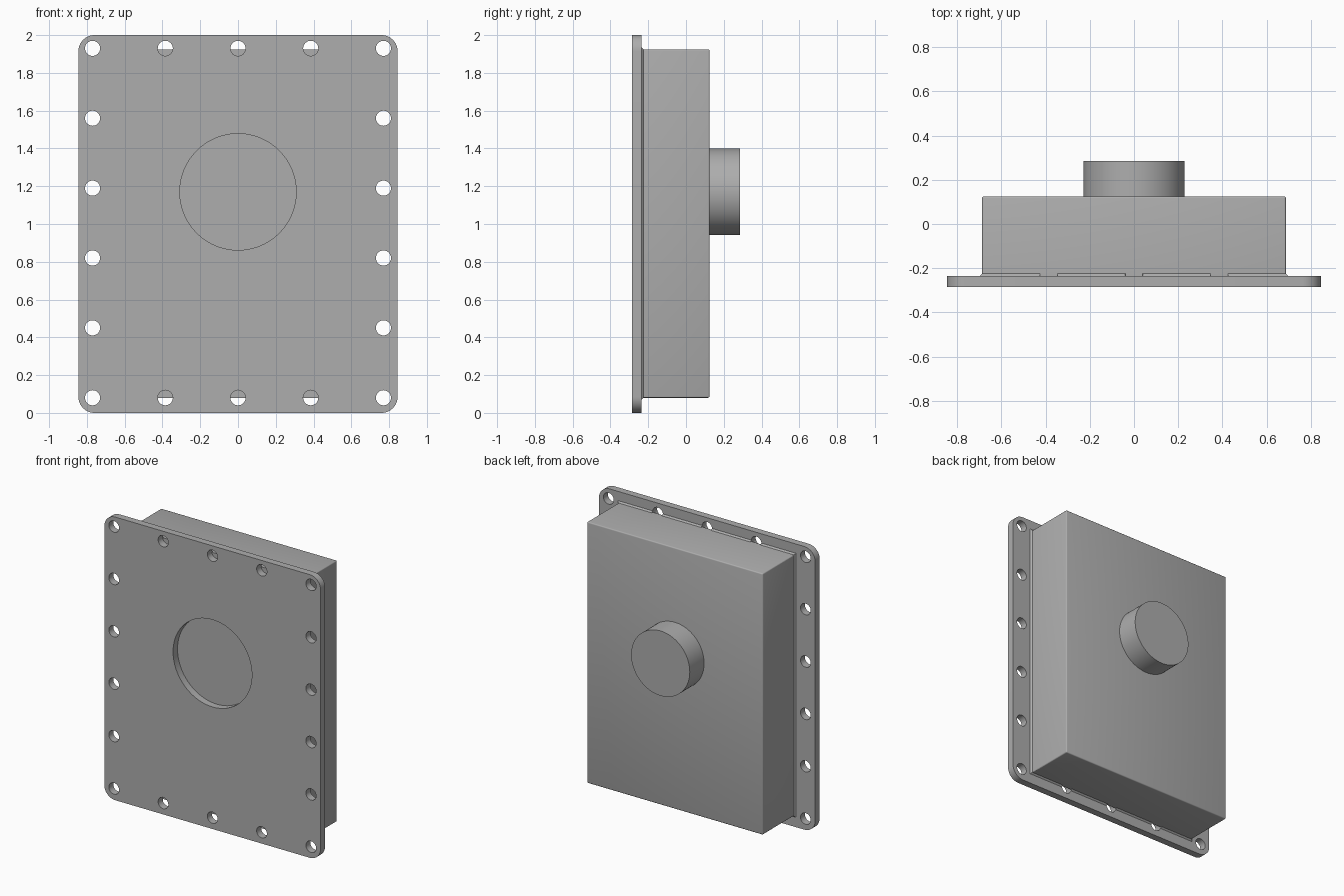
import bpy, bmesh, math
from mathutils import Matrix

cube = bpy.data.objects.get("Cube")
if cube:
    bpy.data.objects.remove(cube, do_unlink=True)

grey = bpy.data.materials.new("plain grey")
grey.use_nodes = True
colour = (0.42, 0.42, 0.42, 1)
grey.diffuse_color = colour
grey.node_tree.nodes["Principled BSDF"].inputs["Base Color"].default_value = colour

FRONT, SEAT, BACK, END = -0.285, -0.235, 0.125, 0.285
CENTRE_Z = 1.17


def finish(bm, name):
    bmesh.ops.recalc_face_normals(bm, faces=bm.faces)
    mesh = bpy.data.meshes.new(name)
    bm.to_mesh(mesh)
    bm.free()
    obj = bpy.data.objects.new(name, mesh)
    bpy.context.collection.objects.link(obj)
    mesh.materials.append(grey)
    return obj


def add_box(bm, half_x, y0, y1, z0, z1):
    m = Matrix.Translation((0, (y0 + y1) / 2, (z0 + z1) / 2))
    m = m @ Matrix.Diagonal((2 * half_x, y1 - y0, z1 - z0, 1))
    bmesh.ops.create_cube(bm, size=1, matrix=m)


def add_disc(bm, x, z, radius, y0, y1, sides):
    m = Matrix.Translation((x, (y0 + y1) / 2, z)) @ Matrix.Rotation(math.pi / 2, 4, 'X')
    bmesh.ops.create_cone(bm, cap_ends=True, segments=sides, radius1=radius,
                          radius2=radius, depth=y1 - y0, matrix=m)


def smooth(obj):
    bpy.ops.object.select_all(action='DESELECT')
    obj.select_set(True)
    bpy.context.view_layer.objects.active = obj
    bpy.ops.object.shade_smooth_by_angle(angle=math.radians(30))


def cut(obj, cutter):
    bpy.context.view_layer.objects.active = obj
    mod = obj.modifiers.new("cut", 'BOOLEAN')
    mod.operation = 'DIFFERENCE'
    mod.solver = 'EXACT'
    mod.object = cutter
    bpy.ops.object.modifier_apply(modifier=mod.name)


# Bolt hole and opening cutters
rows = [0.08 + 0.37 * i for i in range(6)]
holes = [(s * 0.77, z) for s in (-1, 1) for z in rows]
holes += [(x, z) for x in (-0.385, 0, 0.385) for z in (rows[0], rows[-1])]
bm = bmesh.new()
for x, z in holes:
    add_disc(bm, x, z, 0.04, -0.4, -0.2, 32)
bolt_cutter = finish(bm, "bolt_hole_cutter")
bm = bmesh.new()
add_disc(bm, 0, CENTRE_Z, 0.308, -0.4, -0.2, 96)
opening_cutter = finish(bm, "opening_cutter")

# Flange plate with rounded corners
bm = bmesh.new()
add_box(bm, 0.845, FRONT, SEAT, 0, 2)
corners = [e for e in bm.edges if abs(e.verts[0].co.y - e.verts[1].co.y) > 0.01]
bmesh.ops.bevel(bm, geom=corners, offset=0.085, segments=10, profile=0.5, affect='EDGES')
flange = finish(bm, "flange_plate")
cut(flange, bolt_cutter)
cut(flange, opening_cutter)

# Housing with softened outer edges
bm = bmesh.new()
add_box(bm, 0.687, SEAT, BACK, 0.08, 1.925)
outer = [e for e in bm.edges if max(v.co.y for v in e.verts) > 0]
bmesh.ops.bevel(bm, geom=outer, offset=0.008, segments=3, profile=0.5, affect='EDGES')
housing = finish(bm, "housing")

# Narrow fillet where the housing meets the flange, interrupted by the holes
bm = bmesh.new()
add_box(bm, 0.697, SEAT + 0.0005, SEAT + 0.011, 0.07, 1.935)
for v in bm.verts:
    if v.co.y > SEAT + 0.005:
        v.co.x *= 0.687 / 0.697
        v.co.z += 0.01 if v.co.z < 1 else -0.01
fillet = finish(bm, "base_fillet")
cut(fillet, bolt_cutter)

# Round boss on the back
bm = bmesh.new()
add_disc(bm, 0, CENTRE_Z, 0.229, BACK - 0.01, END, 96)
boss = finish(bm, "back_boss")

for part in (flange, housing, boss):
    smooth(part)
for helper in (bolt_cutter, opening_cutter):
    bpy.data.objects.remove(helper, do_unlink=True)
